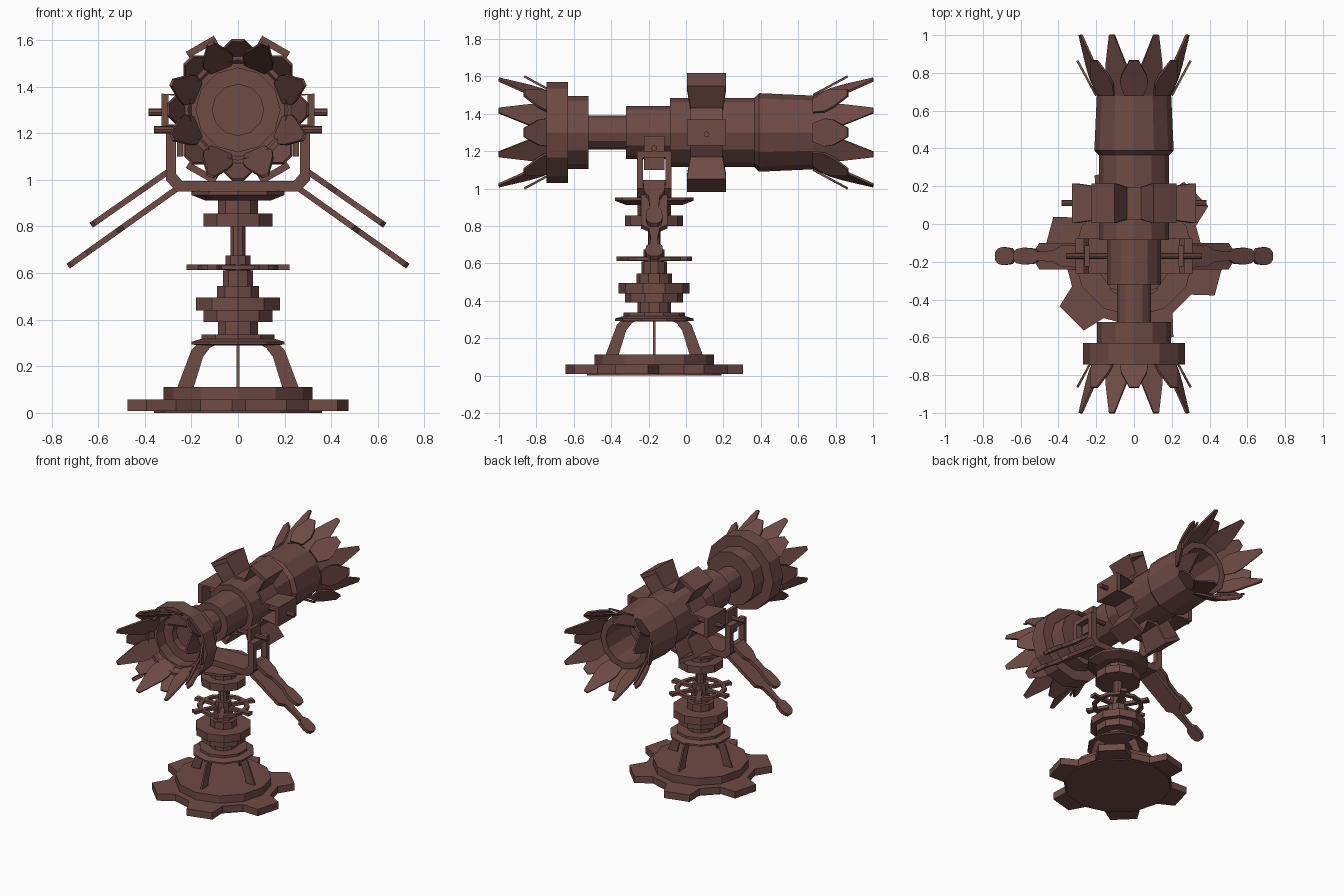
import bpy, bmesh
from math import sin, cos, radians, pi
from mathutils import Matrix, Vector

if "Cube" in bpy.data.objects:
    bpy.data.objects.remove(bpy.data.objects["Cube"])

CY, AZ = -0.17, 1.30          # pedestal centre in y, barrel axis height
mat = bpy.data.materials.new("bronze")
mat.diffuse_color = (0.16, 0.07, 0.06, 1)
mat.use_nodes = True
mat.node_tree.nodes["Principled BSDF"].inputs["Base Color"].default_value = mat.diffuse_color
T, R = Matrix.Translation, Matrix.Rotation


def finish(name, bm, m=Matrix()):
    bm.transform(m)
    bmesh.ops.recalc_face_normals(bm, faces=bm.faces)
    me = bpy.data.meshes.new(name)
    bm.to_mesh(me)
    bm.free()
    me.materials.append(mat)
    ob = bpy.data.objects.new(name, me)
    bpy.context.collection.objects.link(ob)
    return ob


def lathe(name, prof, n, m, phase=0.0):
    """Revolve (radius, height) points round local z and cap both ends."""
    bm = bmesh.new()
    rings = [[bm.verts.new((r * cos(2*pi*i/n + phase), r * sin(2*pi*i/n + phase), h))
              for i in range(n)] for r, h in prof]
    for a, b in zip(rings, rings[1:]):
        for i in range(n):
            j = (i + 1) % n
            bm.faces.new((a[i], a[j], b[j], b[i]))
    bm.faces.new(rings[0])
    bm.faces.new(rings[-1])
    return finish(name, bm, m)


def prism(name, pts, t, m):
    """Extrude a 2D outline by thickness t, centred on local z = 0."""
    bm = bmesh.new()
    lo = [bm.verts.new((x, y, -t/2)) for x, y in pts]
    hi = [bm.verts.new((x, y, t/2)) for x, y in pts]
    bm.faces.new(lo)
    bm.faces.new(hi)
    for i in range(len(pts)):
        j = (i + 1) % len(pts)
        bm.faces.new((lo[i], lo[j], hi[j], hi[i]))
    return finish(name, bm, m)


def box(name, x0, x1, y0, y1, z0, z1):
    return prism(name, [(x0, y0), (x1, y0), (x1, y1), (x0, y1)], z1 - z0, T((0, 0, (z0 + z1)/2)))


def strip(rows):
    """Symmetric outline from (distance, half width) rows."""
    return [(u, w) for u, w in rows] + [(u, -w) for u, w in reversed(rows)]


def frame(o, u, v):
    """Matrix putting local x on u, local y on v, origin on o."""
    u, v = Vector(u).normalized(), Vector(v).normalized()
    return T(o) @ Matrix((u, v, u.cross(v))).transposed().to_4x4()


PED = T((0, CY, 0))
XZ = R(pi/2, 4, 'X')          # local xy -> world xz

# toothed base plate with a disc on it
gear = []
for k in range(6):
    for d, r in ((-19, .365), (-11, .475), (11, .475), (19, .365)):
        a = radians(-15 + 60*k + d)
        gear.append((r * cos(a), r * sin(a)))
prism("base_gear", gear, .05, PED @ T((0, 0, .033)))
lathe("base_foot", [(.36, 0), (.36, .01)], 12, PED)
lathe("base_disc", [(.32, .05), (.32, .112)], 12, PED)

# four thin curved legs
leg = [(.26, .11), (.2, .27), (.17, .3), (.08, .3), (.12, .28), (.15, .24), (.19, .11)]
for k in range(4):
    prism("base_leg", leg, .012, PED @ R(k*pi/2, 4, 'Z') @ XZ)

# stepped pedestal
col = [(.16, .29), (.21, .293), (.21, .305), (.165, .318), (.165, .336), (.09, .336), (.09, .39),
       (.155, .39), (.155, .44), (.19, .44), (.19, .495), (.095, .495), (.095, .545), (.068, .545),
       (.068, .61), (.056, .61), (.056, .675), (.034, .675), (.034, .8), (.155, .8), (.155, .855),
       (.09, .855), (.09, .912), (.15, .912), (.21, .935), (.21, .953)]
lathe("pedestal", col, 10, PED, pi/2)

# hand wheel: ring and spokes
bm = bmesh.new()
n = 12
loops = [[bm.verts.new((r * cos(2*pi*i/n), r * sin(2*pi*i/n), z)) for i in range(n)]
         for r, z in ((.175, .615), (.175, .635), (.145, .635), (.145, .615))]
for k in range(4):
    a, b = loops[k], loops[(k + 1) % 4]
    for i in range(n):
        j = (i + 1) % n
        bm.faces.new((a[i], a[j], b[j], b[i]))
finish("wheel_ring", bm, PED)
for k in range(6):
    prism("wheel_spoke", strip([(.03, .016), (.18, .016), (.22, .024)]), .022,
          PED @ T((0, 0, .625)) @ R(k*pi/3, 4, 'Z'))

# yoke cradle with framed arms
half = [(.31, 1.04), (.31, 1.0), (.265, .95)]
inner = [(.24, .995), (.265, 1.025), (.265, 1.04)]
u_shape = half + [(-x, z) for x, z in reversed(half)] + [(-x, z) for x, z in reversed(inner)] + inner
prism("yoke", u_shape, .185, PED @ XZ)
for s in (-1, 1):
    x0, x1 = sorted((s*.265, s*.31))
    for t in (-1, 1):
        y0, y1 = sorted((CY + t*.06, CY + t*.0925))
        box("yoke_post", x0, x1, y0, y1, 1.04, 1.17)
    box("yoke_top", x0, x1, CY - .0925, CY + .0925, 1.165, 1.2)
    nx0, nx1 = sorted((s*.235, s*.262))
    box("pivot_plate", nx0, nx1, CY - .055, CY + .055, 1.1, 1.28)
    lathe("pivot_pin", [(.016, .12), (.016, .36)], 8, T((0, CY, 1.215)) @ R(s*pi/2, 4, 'Y'))

    # two slanted paddle handles on each side
    prism("long_handle", strip([(0, .07), (.29, .07), (.32, .03), (.40, .02), (.46, .02),
                                (.48, .042), (.53, .048), (.56, .04), (.578, .02)]), .025,
          frame((s*.258, CY, .965), (s*.47, 0, -.335), (0, 1, 0)))
    prism("short_handle", strip([(0, .06), (.1, .055), (.15, .03), (.25, .024), (.28, .04),
                                 (.34, .045), (.385, .038), (.402, .02)]), .025,
          frame((s*.30, CY, 1.035), (s*.33, 0, -.23), (0, 1, 0)))

# barrel along +y, hollow at both ends
BAR = T((0, 0, AZ)) @ R(-pi/2, 4, 'X')
barrel = [(.11, -.56), (.11, -.61), (.18, -.61), (.18, -.69), (.215, -.69), (.215, -.745),
          (.27, -.745), (.27, -.63), (.195, -.63), (.195, -.52), (.09, -.52), (.09, -.32),
          (.142, -.32), (.142, -.085), (.185, -.085), (.185, .365), (.21, .39), (.197, .68),
          (.192, .72), (.148, .72), (.148, .45)]
lathe("barrel", barrel, 12, BAR)

# crown of petals at each end: long ones inside, short ones outside
long_petal = strip([(0, .045), (.1, .068), (.17, .06), (.342, .015)])
short_petal = strip([(0, .05), (.07, .075), (.12, .068), (.21, .025)])
for end in (-1, 1):
    for k in range(8):
        turn = T((0, 0, AZ)) @ R(k*pi/4, 4, 'Y')
        prism("long_petal", long_petal, .012,
              turn @ R(pi/8, 4, 'Y') @ frame((0, end*.68, .188), (0, end*.32, .118), (1, 0, 0)))
        prism("short_petal", short_petal, .012,
              turn @ frame((0, end*.68, .2), (0, end*.185, .1), (1, 0, 0)))

# belt: bent strap hugging the barrel with six raised bridges
path = []
for k in range(6):
    for d, r in ((-19, .2), (-12, .335), (12, .335), (19, .2)):
        path.append((radians(60*k + d), r))
bm = bmesh.new()
sec = []
for a, r in path:
    w = .105 if r > .3 else .085
    sec.append([bm.verts.new((q * cos(a), y, q * sin(a)))
                for q, y in ((r, -w), (r, w), (r - .03, w), (r - .03, -w))])
for i in range(len(sec)):
    a, b = sec[i], sec[(i + 1) % len(sec)]
    for j in range(4):
        bm.faces.new((a[j], a[(j + 1) % 4], b[(j + 1) % 4], b[j]))
finish("belt", bm, T((0, .11, AZ)))
for s in (-1, 1):
    lathe("belt_pin", [(.016, .18), (.016, .385)], 8, T((0, .11, 1.29)) @ R(s*pi/2, 4, 'Y'))
